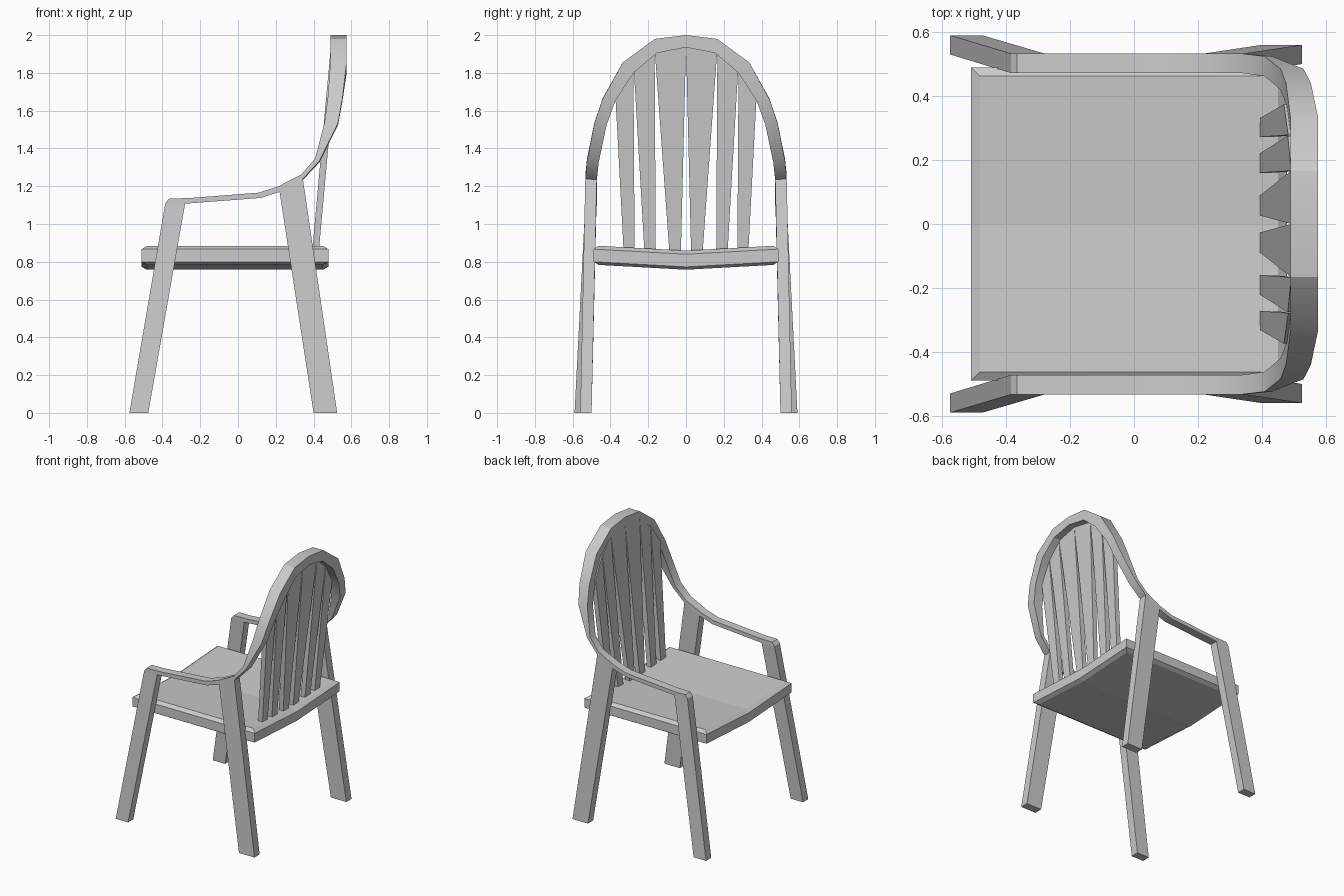
import bpy

if "Cube" in bpy.data.objects:
    bpy.data.objects.remove(bpy.data.objects["Cube"])


def make(name, verts, faces, smooth=False):
    me = bpy.data.meshes.new(name)
    me.from_pydata(verts, [], faces)
    ob = bpy.data.objects.new(name, me)
    bpy.context.collection.objects.link(ob)
    bpy.ops.object.select_all(action='DESELECT')
    ob.select_set(True)
    bpy.context.view_layer.objects.active = ob
    bpy.ops.object.mode_set(mode='EDIT')
    bpy.ops.mesh.select_all(action='SELECT')
    bpy.ops.mesh.normals_make_consistent(inside=False)
    bpy.ops.object.mode_set(mode='OBJECT')
    if smooth:
        bpy.ops.object.shade_smooth_by_angle(angle=0.5)
    return ob


def loft(name, rings, smooth=False):
    """Skin a list of equal-sized rings and cap both ends."""
    n = len(rings[0])
    faces = [(k * n + i, k * n + (i + 1) % n, (k + 1) * n + (i + 1) % n, (k + 1) * n + i)
             for k in range(len(rings) - 1) for i in range(n)]
    last = (len(rings) - 1) * n
    for o in (0, last):
        if n == 6:  # cap split along the centre crease
            faces += [(o, o + 1, o + 4, o + 5), (o + 1, o + 2, o + 3, o + 4)]
        else:
            faces.append(tuple(range(o, o + n)))
    return make(name, [v for r in rings for v in r], faces, smooth)


# Seat: chamfered slab with a shallow V across its width
rings = []
for inset, z in ((.028, .785), (0, .80), (0, .867), (.028, .886)):
    x0, x1, w = -.51 + inset, .478 - inset, .49 - inset
    rings.append([(x, y, z - .027 * (1 - abs(y) / .49))
                  for x, y in ((x0, -w), (x0, 0), (x0, w), (x1, w), (x1, 0), (x1, -w))])
loft("seat", rings)

# Legs: splayed tapered boards (bottom x range, bottom y range, top corners)
for side, s in (("left", 1), ("right", -1)):
    for name, bx, by, top in (
            ("front_leg", (-.575, -.475), (.53, .59), ((-.385, 1.11), (-.28, 1.108))),
            ("rear_leg", (.40, .525), (.50, .56), ((.22, 1.172), (.343, 1.242)))):
        bottom = [(x, s * y, 0) for x, y in
                  ((bx[0], by[0]), (bx[1], by[0]), (bx[1], by[1]), (bx[0], by[1]))]
        upper = [(p[0], s * y, p[1]) for p, y in
                 ((top[0], .472), (top[1], .472), (top[1], .533), (top[0], .533))]
        loft(f"{name}_{side}", [bottom, upper])

# Arms and back hoop: one twisting band
# front/top x z, back/under x z, outer y, inner y, radial drop of the inner edge
half = [
    (-.385, 1.110, -.370, 1.106, .533, .472, 0),
    (-.365, 1.135, -.355, 1.106, .533, .472, 0),
    (-.260, 1.137, -.260, 1.109, .533, .472, 0),
    (.110, 1.166, .120, 1.138, .533, .472, 0),
    (.210, 1.198, .220, 1.170, .533, .472, 0),
    (.335, 1.262, .345, 1.240, .533, .472, .005),
    (.408, 1.346, .432, 1.335, .524, .462, .008),
    (.458, 1.537, .530, 1.535, .485, .420, .010),
    (.475, 1.668, .553, 1.665, .440, .375, .015),
    (.489, 1.855, .575, 1.855, .335, .278, .055),
    (.490, 1.980, .575, 1.980, .165, .155, .075),
]
crown = (.490, 2.0, .575, 2.0, 0, 0, .065)


def section(p, s):
    xf, zf, xb, zb, yo, yi, d = p
    return [(xf, s * yo, zf), (xb, s * yo, zb), (xb, s * yi, zb - d), (xf, s * yi, zf - d)]


loft("arm_and_back_hoop",
     [section(p, 1) for p in half] + [section(crown, 1)] + [section(p, -1) for p in reversed(half)],
     smooth=True)

# Back slats: fan out and meet each other under the hoop


def lean(z):
    return .395 + (z - .88) * .091


slats = [  # base y range, top (y, z) inner and outer
    ((.027, .088), (.001, 1.90), (.164, 1.90)),
    ((.160, .220), (.166, 1.90), (.275, 1.80)),
    ((.272, .330), (.278, 1.80), (.373, 1.665)),
]
for side, s in (("left", 1), ("right", -1)):
    for i, (base, a, b) in enumerate(slats):
        outline = [[(base[0], .85), (base[1], .85)], [a, b],
                   [(a[0], a[1] + .035), (b[0], b[1] + .025)]]
        rings = []
        for (ya, za), (yb, zb) in outline:
            rings.append([(lean(za), s * ya, za), (lean(zb), s * yb, zb),
                          (lean(zb) + .035, s * yb, zb), (lean(za) + .035, s * ya, za)])
        loft(f"back_slat_{side}_{i + 1}", rings)
